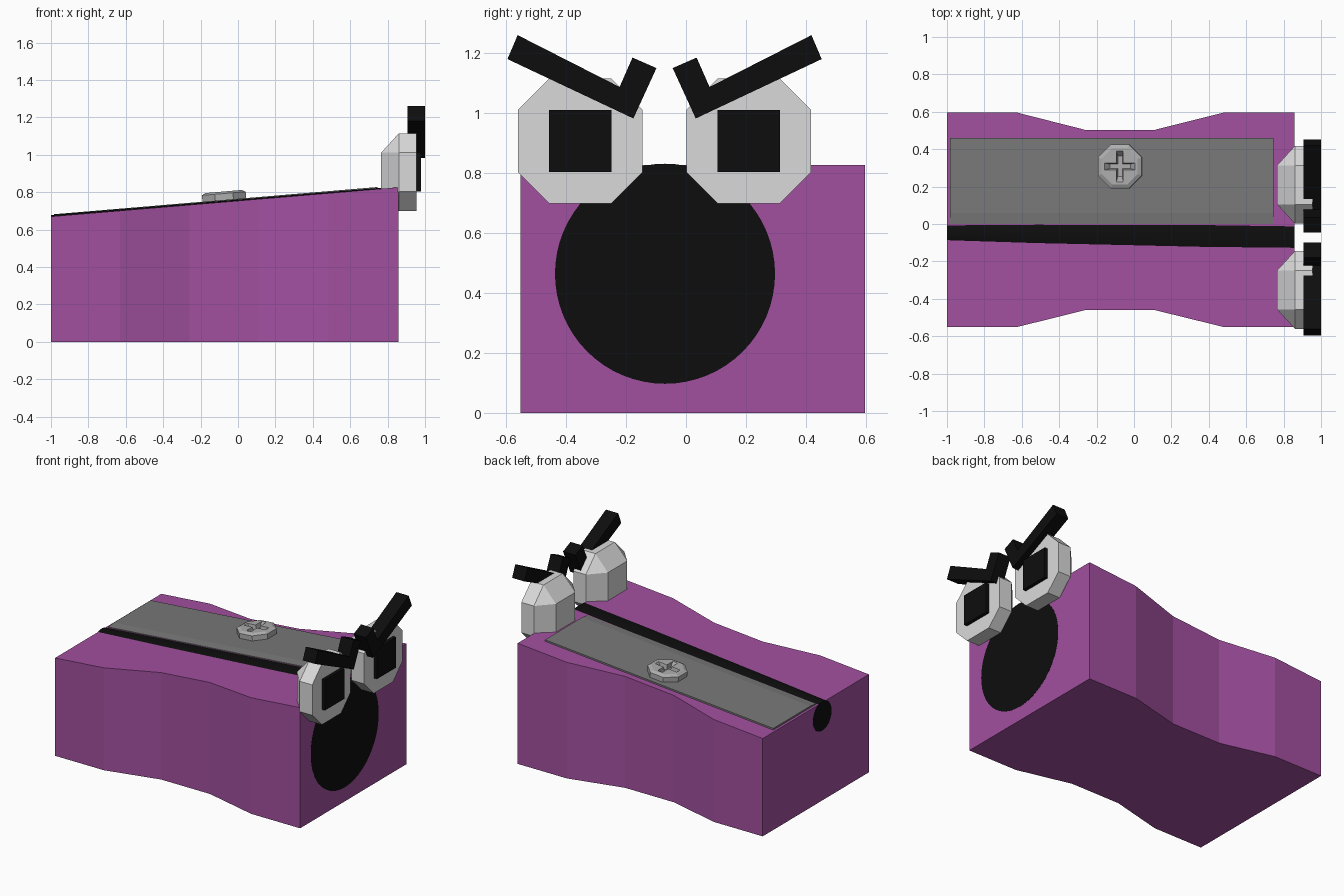
import bpy, bmesh, math
from mathutils import Matrix

if "Cube" in bpy.data.objects:
    bpy.data.objects.remove(bpy.data.objects["Cube"])


def material(name, rgb):
    m = bpy.data.materials.new(name)
    m.diffuse_color = (*rgb, 1)
    m.use_nodes = True
    m.node_tree.nodes["Principled BSDF"].inputs["Base Color"].default_value = m.diffuse_color
    return m


PURPLE = material("purple plastic", (0.36, 0.08, 0.35))
BLACK = material("black", (0.004, 0.004, 0.004))
WHITE = material("off white", (0.7, 0.7, 0.7))
STEEL = material("blade steel", (0.19, 0.19, 0.19))
SCREW = material("screw metal", (0.42, 0.42, 0.42))


def loft(name, rings, mat, matrix=None):
    """Closed solid through rings of equal point count."""
    bm = bmesh.new()
    vs = [[bm.verts.new(p) for p in ring] for ring in rings]
    n = len(vs[0])
    for a, b in zip(vs, vs[1:]):
        for i in range(n):
            j = (i + 1) % n
            bm.faces.new((a[i], a[j], b[j], b[i]))
    bm.faces.new(vs[0])
    bm.faces.new(vs[-1])
    bmesh.ops.remove_doubles(bm, verts=bm.verts, dist=1e-5)
    bmesh.ops.recalc_face_normals(bm, faces=bm.faces)
    me = bpy.data.meshes.new(name)
    bm.to_mesh(me)
    bm.free()
    me.materials.append(mat)
    ob = bpy.data.objects.new(name, me)
    bpy.context.collection.objects.link(ob)
    if matrix:
        ob.matrix_world = matrix
    return ob


def along_x(profile, *xs):
    return [[(x, y, z) for y, z in profile] for x in xs]


# Sloping top surface
X0, X1, Z0, Z1 = -0.999, 0.857, 0.67, 0.826
SLOPE = (Z1 - Z0) / (X1 - X0)


def top(x):
    return Z0 + (x - X0) * SLOPE


# Waisted wedge body
xs = [X0, -0.63, -0.26, 0.11, 0.485, X1]
front = [-0.552, -0.552, -0.46, -0.46, -0.552, -0.552]
back = [0.597, 0.597, 0.503, 0.503, 0.597, 0.597]
outline = list(zip(xs, front)) + list(zip(xs, back))[::-1]
loft("body", [[(x, y, 0) for x, y in outline],
              [(x, y, top(x)) for x, y in outline]], PURPLE)


# Tapered pencil bore, dark, breaking through the top as a slot
def circle(x, cy, cz, r, n=64):
    return [(x, cy + r * math.cos(2 * math.pi * i / n),
             cz + r * math.sin(2 * math.pi * i / n)) for i in range(n)]


bore = loft("pencil_bore", [circle(X0 - 0.001, -0.047, 0.578, 0.1),
                            circle(X1 + 0.001, -0.07, 0.464, 0.367)], BLACK)
bpy.context.view_layer.objects.active = bore
bore.select_set(True)
bpy.ops.object.shade_smooth_by_angle(angle=math.radians(30))

# Blade with a ground cutting edge
blade = [(0, -0.001), (0, 0.004), (0.06, 0.011), (0.46, 0.011), (0.46, -0.001)]
loft("blade", [[(x, y, top(x) + z) for y, z in blade] for x in (-0.983, 0.745)], STEEL)

# Eight-sided screw with a cross recess
tilt = Matrix.Translation((-0.072, 0.308, top(-0.072))) @ Matrix.Rotation(-math.atan(SLOPE), 4, 'Y')


def octagon(r, z):
    return [(r * math.cos(math.pi * (i + 0.5) / 4), r * math.sin(math.pi * (i + 0.5) / 4), z)
            for i in range(8)]


screw = loft("screw", [octagon(0.127, 0), octagon(0.127, 0.045), octagon(0.105, 0.056)], SCREW, tilt)


def cross(a, w, z):
    arm = [(a, -w), (a, w), (w, w)]
    pts = []
    for k in range(4):
        c, s = [(1, 0), (0, 1), (-1, 0), (0, -1)][k]
        pts += [(c * x - s * y, s * x + c * y, z) for x, y in arm]
    return pts


cutter = loft("cross_cutter", [cross(0.055, 0.012, 0.025), cross(0.091, 0.02, 0.066)], SCREW, tilt)
cutter.hide_render = True
cutter.hide_set(True)
cut = screw.modifiers.new("cross recess", 'BOOLEAN')
cut.operation = 'DIFFERENCE'
cut.solver = 'EXACT'
cut.object = cutter

# Eyes, pupils and brows, mirrored about the face centre line
MID = -0.0715
A, B = 0.208, 0.104
OCT = [(A, -B), (A, B), (B, A), (-B, A), (-A, B), (-A, -B), (-B, -A), (B, -A)]
BROW = [(0.49, 1.26), (0.524, 1.18), (0.104, 0.982), (0.027, 1.15), (0.107, 1.185), (0.15, 1.087)]


def clamp(v):
    return max(-B, min(B, v))


for side, s in (("left", -1), ("right", 1)):
    cy, cz = MID + s * 0.281, 0.907
    full = [(cy + y, cz + z) for y, z in OCT]
    cap = [(cy + clamp(y), cz + clamp(z)) for y, z in OCT]
    loft(side + "_eye", along_x(full, 0.955, 0.86) + along_x(cap, 0.765), WHITE)
    square = [(cy + y, cz + z) for y, z in ((-B, -B), (B, -B), (B, B), (-B, B))]
    loft(side + "_pupil", along_x(square, 0.95, 0.979), BLACK)
    loft(side + "_brow", along_x([(MID + s * y, z) for y, z in BROW], 0.907, 1.0), BLACK)
